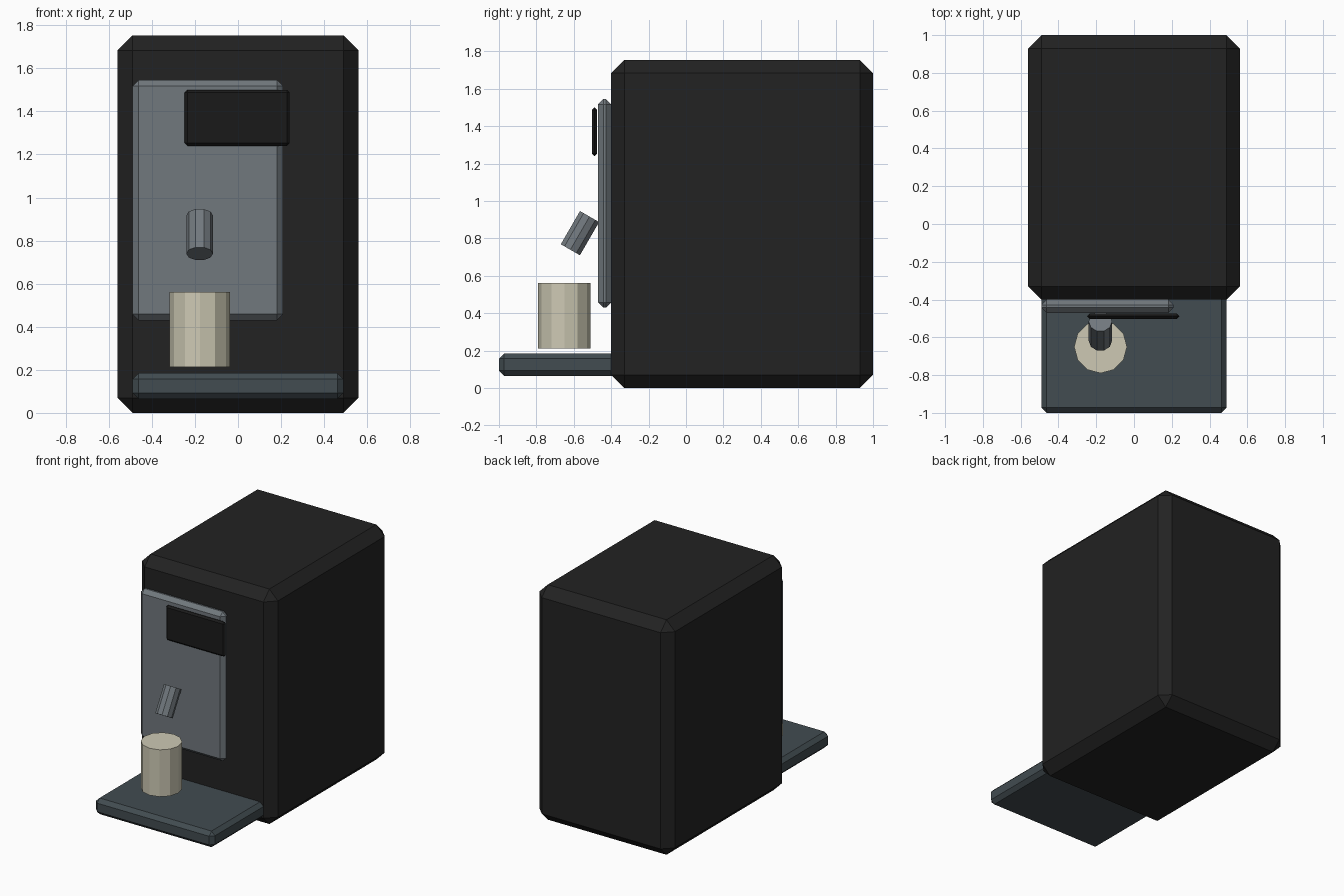
import bpy
import bmesh
from math import cos, sin, pi, radians
from mathutils import Matrix

if "Cube" in bpy.data.objects:
    bpy.data.objects.remove(bpy.data.objects["Cube"], do_unlink=True)


def material(name, rgb):
    mat = bpy.data.materials.new(name)
    mat.use_nodes = True
    color = (*rgb, 1)
    mat.diffuse_color = color
    mat.node_tree.nodes["Principled BSDF"].inputs["Base Color"].default_value = color
    return mat


charcoal = material("charcoal", (0.016, 0.016, 0.016))
screen_black = material("screen_black", (0.0103, 0.0103, 0.0103))
slate = material("slate", (0.054, 0.072, 0.082))
steel = material("steel", (0.165, 0.188, 0.206))
cream = material("cream", (0.61, 0.584, 0.456))


def finish(name, bm, mat):
    bmesh.ops.recalc_face_normals(bm, faces=bm.faces)
    mesh = bpy.data.meshes.new(name)
    bm.to_mesh(mesh)
    bm.free()
    mesh.materials.append(mat)
    obj = bpy.data.objects.new(name, mesh)
    bpy.context.collection.objects.link(obj)
    return obj


def chamfered_box(name, low, high, chamfer, mat):
    """Box between two corners with every edge cut flat."""
    bm = bmesh.new()
    bmesh.ops.create_cube(bm, size=1)
    for v in bm.verts:
        v.co = [(a + b) / 2 + c * (b - a) for a, b, c in zip(low, high, v.co)]
    bmesh.ops.bevel(bm, geom=bm.edges[:], offset=chamfer, segments=1,
                    profile=0.5, affect='EDGES')
    return finish(name, bm, mat)


def prism(name, sides, radius, height, center, tilt, mat):
    """Flat-sided cylinder with a corner on the x axis, tilted about x."""
    bm = bmesh.new()
    ring = [bm.verts.new((radius * cos(2 * pi * i / sides),
                          radius * sin(2 * pi * i / sides), -height / 2))
            for i in range(sides)]
    base = bm.faces.new(ring)
    top = bmesh.ops.extrude_face_region(bm, geom=[base], use_keep_orig=True)["geom"]
    bmesh.ops.translate(bm, vec=(0, 0, height),
                        verts=[g for g in top if isinstance(g, bmesh.types.BMVert)])
    bm.transform(Matrix.Translation(center) @ Matrix.Rotation(tilt, 4, 'X'))
    return finish(name, bm, mat)


# Main housing
chamfered_box("housing", (-0.56, -0.40, 0), (0.56, 1.0, 1.753), 0.07, charcoal)
# Front panel and display
chamfered_box("front_panel", (-0.49, -0.47, 0.43), (0.21, -0.40, 1.545), 0.028, steel)
chamfered_box("display", (-0.248, -0.503, 1.24), (0.24, -0.475, 1.5), 0.013, screen_black)
# Drip tray, tucked into the housing
chamfered_box("drip_tray", (-0.49, -1.0, 0.065), (0.49, -0.32, 0.185), 0.028, slate)
# Tilted spout and cup
prism("spout", 10, 0.062, 0.205, (-0.178, -0.567, 0.828), radians(-30), steel)
prism("cup", 12, 0.14, 0.35, (-0.177, -0.65, 0.387), 0, cream)
